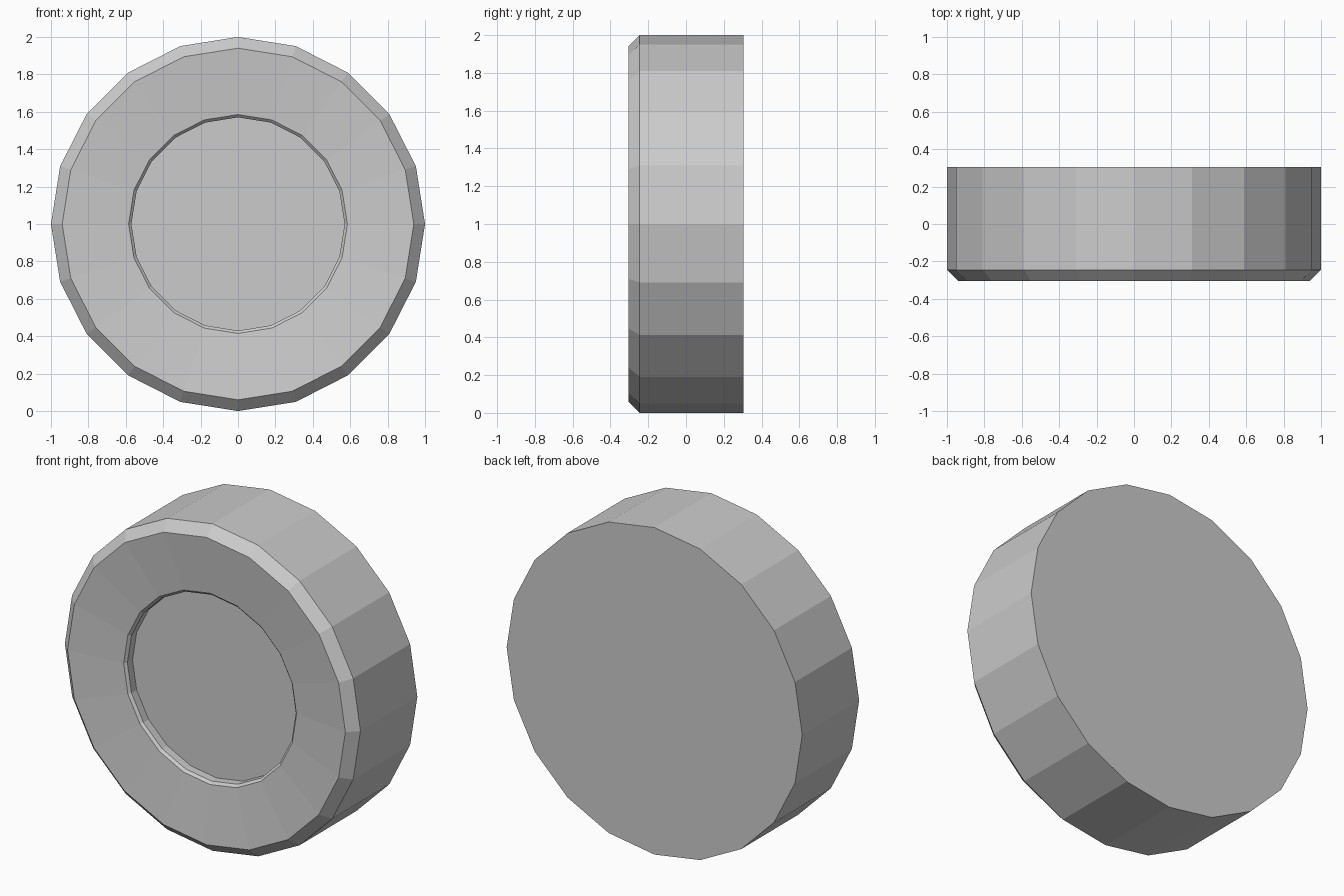
import bpy, bmesh, math

if "Cube" in bpy.data.objects:
    bpy.data.objects.remove(bpy.data.objects["Cube"])

SIDES = 20

def lathe(name, profile):
    """Revolve (radius, y) points about the wheel axle and cap both ends."""
    bm = bmesh.new()
    rings = []
    for r, y in profile:
        rings.append([bm.verts.new((r * math.sin(2 * math.pi * i / SIDES), y,
                                    1 + r * math.cos(2 * math.pi * i / SIDES)))
                      for i in range(SIDES)])
    for a, b in zip(rings, rings[1:]):
        for i in range(SIDES):
            j = (i + 1) % SIDES
            bm.faces.new((a[i], a[j], b[j], b[i]))
    bm.faces.new(rings[0])
    bm.faces.new(rings[-1])
    bmesh.ops.recalc_face_normals(bm, faces=bm.faces)
    mesh = bpy.data.meshes.new(name)
    bm.to_mesh(mesh)
    bm.free()
    obj = bpy.data.objects.new(name, mesh)
    bpy.context.collection.objects.link(obj)
    return obj

# Wheel: flat back, straight tread, chamfered front edge, dished face, recessed hub
lathe("wheel", [
    (1.0, 0.305),
    (1.0, -0.245),
    (0.94, -0.305),
    (0.585, -0.27),
    (0.57, -0.255),
    (0.57, -0.205),
])
